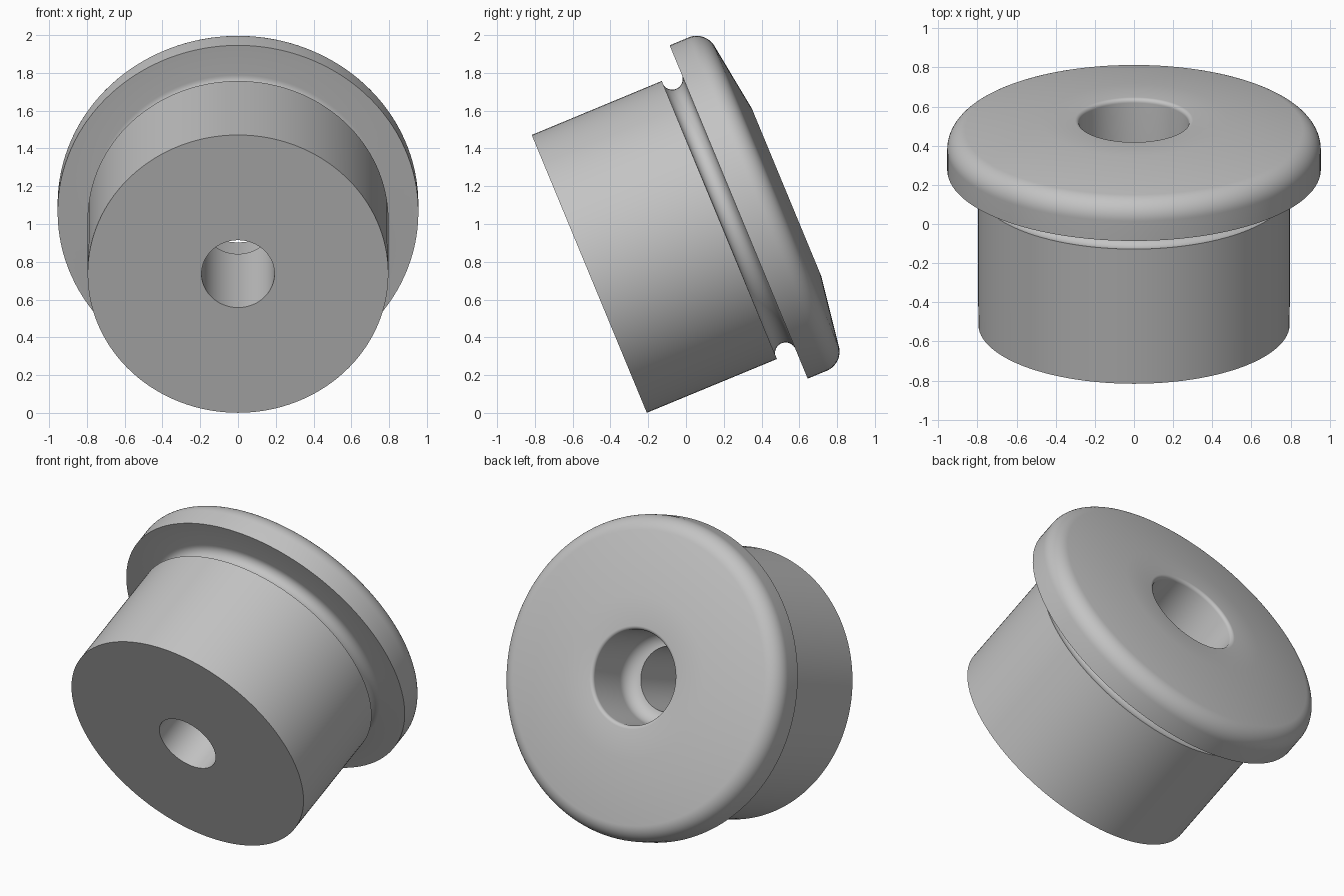
import bpy, bmesh
from math import radians, sin, cos, tau
from mathutils import Matrix, Vector

cube = bpy.data.objects.get("Cube")
if cube:
    bpy.data.objects.remove(cube, do_unlink=True)


def arc(r, t, radius, start, end, steps):
    """Points of an arc in the (radius, height) plane, angles in degrees."""
    angles = [radians(start + (end - start) * i / steps) for i in range(steps + 1)]
    return [(r + radius * cos(a), t + radius * sin(a)) for a in angles]


# Closed cross-section of the bushing, from the lower bore outwards and back
profile = [(0.193, 0), (0.796, 0)]                     # flat lower end
profile += arc(0.785, 0.80, 0.056, 282, 90, 18)        # round groove under the flange
profile += [(0.955, 0.856)]                            # flange underside
profile += arc(0.845, 0.965, 0.11, 0, 81, 14)          # rounded flange edge
profile += [(0.48, 1.13)]                              # shallow cone to the flat top
profile += arc(0.302, 1.108, 0.022, 90, 180, 6)        # rounded bore rim
profile += arc(0.193, 0.829, 0.087, 0, -90, 10)        # wide bore with a bowl bottom

# Lathe the cross-section
bm = bmesh.new()
verts = [bm.verts.new((r, 0, t)) for r, t in profile]
edges = [bm.edges.new((a, b)) for a, b in zip(verts, verts[1:] + verts[:1])]
bmesh.ops.spin(bm, geom=verts + edges, cent=(0, 0, 0), axis=(0, 0, 1),
               angle=tau, steps=128, use_merge=False)
bmesh.ops.remove_doubles(bm, verts=bm.verts, dist=0.0005)
bmesh.ops.recalc_face_normals(bm, faces=bm.faces)

# Lean the axis back and place the piece on the ground
tilt = Matrix.Translation(Vector((0, -0.512, 0.736))) @ Matrix.Rotation(radians(-67.5), 4, "X")
bm.transform(tilt)
mesh = bpy.data.meshes.new("flanged_bushing")
bm.to_mesh(mesh)
bm.free()

# Plain grey material
grey = bpy.data.materials.new("grey")
grey.use_nodes = True
colour = (0.55, 0.55, 0.55, 1)
grey.diffuse_color = colour
grey.node_tree.nodes["Principled BSDF"].inputs["Base Color"].default_value = colour
mesh.materials.append(grey)

bushing = bpy.data.objects.new("flanged_bushing", mesh)
bpy.context.collection.objects.link(bushing)
bpy.ops.object.select_all(action="DESELECT")
bushing.select_set(True)
bpy.context.view_layer.objects.active = bushing
bpy.ops.object.shade_smooth_by_angle(angle=radians(30))
